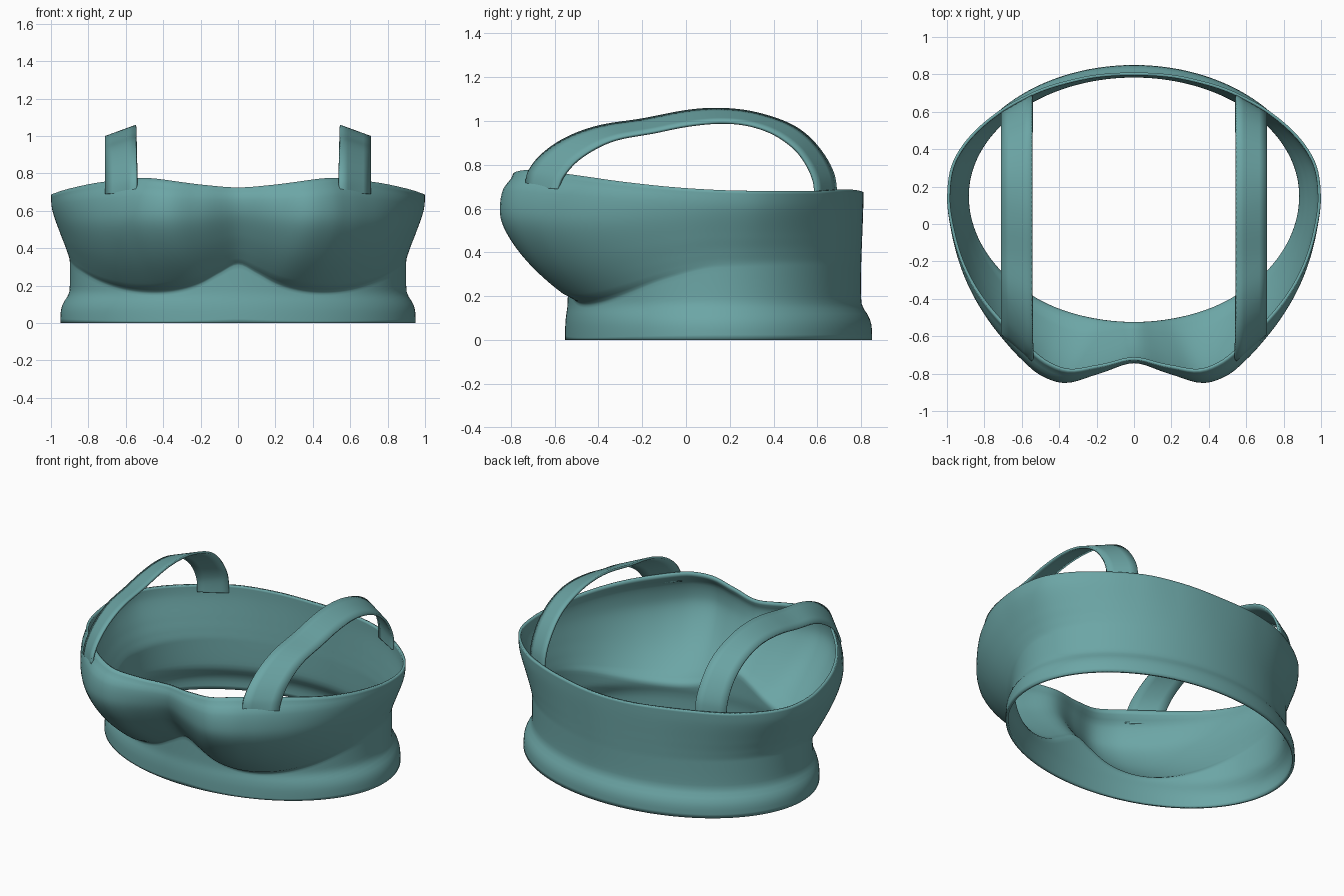
import bpy, bmesh
from math import sin, cos, pi, radians, sqrt
from mathutils import Vector

if "Cube" in bpy.data.objects:
    bpy.data.objects.remove(bpy.data.objects["Cube"])

CY = 0.15  # centre of the torso outline in y


def curve(pts):
    """Smooth Hermite interpolation through (key, value) points, flat at the ends."""
    n = len(pts)
    m = [0.0] * n
    for i in range(1, n - 1):
        m[i] = (pts[i + 1][1] - pts[i - 1][1]) / (pts[i + 1][0] - pts[i - 1][0])

    def f(x):
        if x <= pts[0][0]:
            return pts[0][1]
        for i in range(n - 1):
            (x0, y0), (x1, y1) = pts[i], pts[i + 1]
            if x <= x1:
                h = x1 - x0
                t = (x - x0) / h
                return ((2*t**3 - 3*t*t + 1) * y0 + (t**3 - 2*t*t + t) * h * m[i]
                        + (3*t*t - 2*t**3) * y1 + (t**3 - t*t) * h * m[i + 1])
        return pts[-1][1]
    return f


# Angle runs from the front (0) round to the back (180)
bust_r = curve([(0, .90), (11.8, .98), (20.3, 1.066), (27.6, 1.078), (34.6, 1.057), (44.2, 1.032),
                (63, 1.01), (78.4, .998), (90, 1.0), (101.8, .98), (122.3, .852), (135, .778),
                (154.5, .698), (180, .66)])
rim_z = curve([(0, .725), (12, .74), (28, .775), (40, .765), (50, .75), (65, .72), (80, .695),
               (95, .682), (120, .68), (140, .688), (180, .675)])
crease_z = curve([(0, .31), (8, .265), (17, .205), (27, .168), (37, .157), (48, .17), (60, .21),
                  (75, .28), (90, .33), (180, .33)])
front_weight = curve([(0, .6), (20, 1), (48, 1), (95, 0), (180, 0)])
# Vertical bulge profiles, from crease (0) to rim (1)
bust_s = curve([(0, 0), (.07, .2), (.23, .52), (.39, .76), (.56, .94), (.69, 1), (.87, .96), (1, .82)])
side_s = curve([(0, 0), (.2, .18), (.4, .45), (.77, .92), (1, 1)])
flare = curve([(0, 1), (.07, .93), (.11, .65), (.15, .15), (.18, 0), (.4, 0)])


def waist_r(a, z):
    k = flare(z)
    rx = .9 + .05 * k
    ry = (.69 + .012 * k) if cos(a) > 0 else (.65 + .05 * k)
    return 1 / sqrt((sin(a) / rx) ** 2 + (cos(a) / ry) ** 2)


def finish(bm, name, thickness):
    bmesh.ops.recalc_face_normals(bm, faces=bm.faces)
    me = bpy.data.meshes.new(name)
    bm.to_mesh(me)
    bm.free()
    ob = bpy.data.objects.new(name, me)
    bpy.context.collection.objects.link(ob)
    me.materials.append(fabric)
    mod = ob.modifiers.new("thickness", 'SOLIDIFY')
    mod.thickness = thickness
    mod.offset = -1
    bpy.ops.object.select_all(action='DESELECT')
    ob.select_set(True)
    bpy.context.view_layer.objects.active = ob
    bpy.ops.object.shade_smooth_by_angle(angle=radians(50))
    return ob


fabric = bpy.data.materials.new("teal_fabric")
fabric.diffuse_color = (.15, .38, .38, 1)
fabric.use_nodes = True
fabric.node_tree.nodes["Principled BSDF"].inputs["Base Color"].default_value = fabric.diffuse_color

# Body: band, under-bust crease and cups lofted in one shell
SEG, LOW, HIGH = 192, 14, 30
bm = bmesh.new()
cols = []
for i in range(SEG):
    a = 2 * pi * i / SEG
    d = min(i, SEG - i) * 360 / SEG
    zc, zt, w = crease_z(d), rim_z(d), front_weight(d)
    col = []
    for j in range(LOW + HIGH + 1):
        if j <= LOW:
            z = zc * j / LOW
            r = waist_r(a, z)
        else:
            t = ((j - LOW) / HIGH) ** 1.2
            z = zc + (zt - zc) * t
            s = w * bust_s(t) + (1 - w) * side_s(t)
            wr = waist_r(a, z)
            r = wr + (bust_r(d) - wr) * s
        col.append(bm.verts.new((r * sin(a), CY - r * cos(a), z)))
    cols.append(col)
for i in range(SEG):
    p, q = cols[i], cols[(i + 1) % SEG]
    for j in range(LOW + HIGH):
        bm.faces.new((p[j], q[j], q[j + 1], p[j + 1]))
finish(bm, "bodice", .016)

# Shoulder straps: ribbon between an inner (higher) and outer (lower) edge
inner = [(-.735, .70), (-.722, .77), (-.66, .85), (-.55, .925), (-.4, .98), (-.2, 1.012), (0, 1.05),
         (.15, 1.06), (.3, 1.045), (.45, 1.0), (.55, .94), (.63, .85), (.68, .75), (.692, .64)]
outer = [(-.59, .69), (-.565, .75), (-.5, .825), (-.4, .89), (-.3, .928), (-.15, .955), (0, .985),
         (.15, 1.0), (.28, .99), (.4, .95), (.5, .88), (.56, .80), (.592, .72), (.597, .64)]
yz = [[curve([(k, p[c]) for k, p in enumerate(edge)]) for c in (0, 1)] for edge in (inner, outer)]
STEPS, WIDE = 78, 4
for side, label in ((1, "right"), (-1, "left")):
    bm = bmesh.new()
    rows = []
    for i in range(STEPS + 1):
        k = (len(inner) - 1) * i / STEPS
        p = Vector((.547, yz[0][0](k), yz[0][1](k)))
        q = Vector((.711, yz[1][0](k), yz[1][1](k)))
        row = []
        for j in range(WIDE + 1):
            v = p.lerp(q, j / WIDE)
            row.append(bm.verts.new((side * v.x, v.y, v.z)))
        rows.append(row)
    for r0, r1 in zip(rows, rows[1:]):
        for j in range(WIDE):
            bm.faces.new((r0[j], r0[j + 1], r1[j + 1], r1[j]))
    # make the upper surface the outside
    bmesh.ops.recalc_face_normals(bm, faces=bm.faces)
    bm.faces.ensure_lookup_table()
    top = bm.faces[len(bm.faces) // 2]
    strap = finish(bm, label + "_strap", .014)
    mid = strap.data.polygons[len(strap.data.polygons) // 2]
    if mid.normal.z < 0:
        strap.data.flip_normals()
